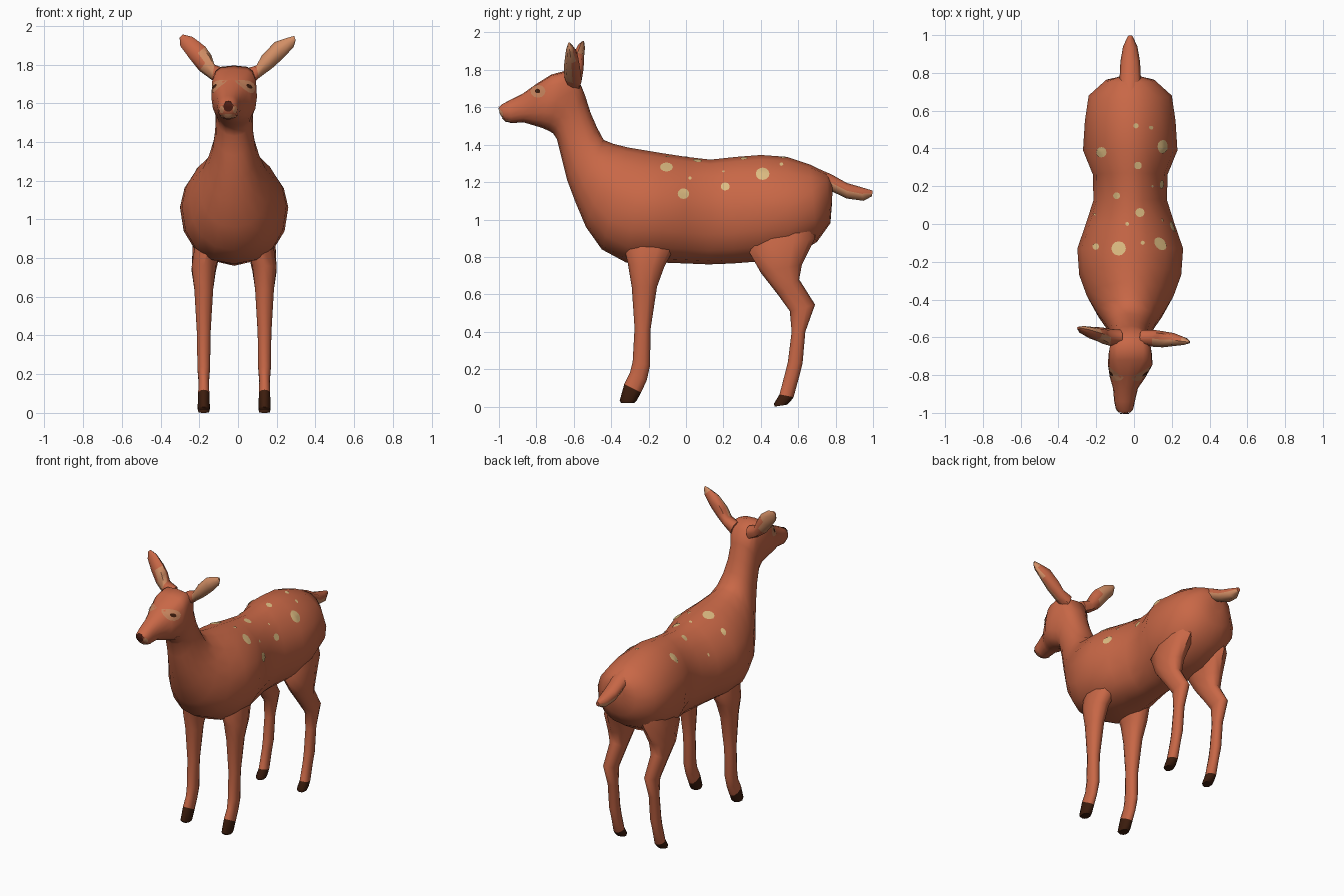
import bpy, bmesh, math
from mathutils import Vector
from mathutils.bvhtree import BVHTree

if "Cube" in bpy.data.objects:
    bpy.data.objects.remove(bpy.data.objects["Cube"])

CX = -0.02  # body centre line


def colour(name, rgb):
    m = bpy.data.materials.new(name)
    m.diffuse_color = (*rgb, 1)
    m.use_nodes = True
    m.node_tree.nodes["Principled BSDF"].inputs["Base Color"].default_value = m.diffuse_color
    return m


COAT = colour("russet coat", (0.58, 0.137, 0.062))
CREAM = colour("cream spots", (0.72, 0.50, 0.22))
PINK = colour("pale inner fur", (0.64, 0.27, 0.13))
RING = colour("eye ring fur", (0.57, 0.23, 0.11))
DARK = colour("dark brown", (0.046, 0.012, 0.004))
NOSE = colour("nose brown", (0.08, 0.014, 0.007))


def finish(name, bm, mats, angle=50):
    bmesh.ops.recalc_face_normals(bm, faces=bm.faces)
    me = bpy.data.meshes.new(name)
    bm.to_mesh(me)
    bm.free()
    for m in mats:
        me.materials.append(m)
    ob = bpy.data.objects.new(name, me)
    bpy.context.collection.objects.link(ob)
    bpy.ops.object.select_all(action='DESELECT')
    ob.select_set(True)
    bpy.context.view_layer.objects.active = ob
    bpy.ops.object.shade_smooth_by_angle(angle=math.radians(angle))
    return ob


def loft(name, rings, sides, mats, rule=None, top_power=lambda p: .9):
    """Skin rounded rings, each given by two opposite points and a half-width vector."""
    bm = bmesh.new()
    rows = []
    for a, b, side in rings:
        a, b, side = Vector(a), Vector(b), Vector(side)
        mid, up = (a + b) / 2, (a - b) / 2
        row = []
        for i in range(sides):
            t = 2 * math.pi * i / sides
            power = top_power(a) if math.cos(t) > .01 else .9
            c, s = (math.copysign(abs(v) ** power, v) for v in (math.cos(t), math.sin(t)))
            row.append(bm.verts.new(mid + up * c + side * s))
        rows.append(row)
    for r, q in zip(rows, rows[1:]):
        for i in range(sides):
            j = (i + 1) % sides
            bm.faces.new((r[i], r[j], q[j], q[i]))
    bm.faces.new(rows[0])
    bm.faces.new(rows[-1])
    bmesh.ops.recalc_face_normals(bm, faces=bm.faces)
    if rule:
        for f in bm.faces:
            f.material_index = rule(f.calc_center_median(), f.normal)
    return finish(name, bm, mats)


def side_rings(profile, x_at):
    """Profile rows: y, z of one edge, y, z of the other edge, half-width."""
    return [((x_at(y, z), y, z), (x_at(y, z), v, w), (h, 0, 0)) for y, z, v, w, h in profile]


# Body, neck and head in one skin
torso = [
    (.785, 1.20, .78, 1.08, .05), (.75, 1.25, .772, .98, .13),
    (.66, 1.295, .70, .88, .22), (.54, 1.335, .55, .79, .24),
    (.40, 1.345, .38, .775, .25), (.27, 1.335, .25, .765, .197),
    (.13, 1.32, .12, .76, .195), (0, 1.335, 0, .765, .235),
    (-.13, 1.355, -.13, .77, .28), (-.22, 1.37, -.32, .77, .27),
    (-.31, 1.385, -.45, .84, .23), (-.39, 1.405, -.535, .96, .18),
]
neck_head = [
    (-.44, 1.425, -.59, 1.09, .14), (-.475, 1.49, -.635, 1.21, .113),
    (-.51, 1.57, -.665, 1.33, .098), (-.54, 1.665, -.69, 1.43, .096),
    (-.575, 1.75, -.71, 1.46, .105), (-.645, 1.795, -.735, 1.475, .115),
    (-.72, 1.775, -.77, 1.49, .118), (-.80, 1.725, -.82, 1.505, .095),
    (-.87, 1.675, -.87, 1.52, .066), (-.94, 1.64, -.935, 1.515, .055),
    (-.985, 1.615, -.965, 1.525, .047), (-1.0, 1.60, -.99, 1.555, .03),
]


def body_power(p):
    """Flat crown on the head, sloping back on the torso."""
    return .55 if -.73 < p.y < -.57 else 1.12 if -.42 < p.y < .7 else .9


body = loft("body", side_rings(torso + neck_head,
            lambda y, z: CX - .03 * min(1, max(0, (-y - .72) / .18))), 16, [COAT],
            top_power=body_power)

# Legs: front edge, back edge, half-width
front_leg = [
    (-.34, 1.02, -.05, 1.00, .08), (-.335, .87, -.045, .88, .075),
    (-.31, .76, -.115, .75, .065), (-.29, .64, -.155, .64, .051),
    (-.275, .42, -.19, .41, .037), (-.285, .24, -.192, .22, .034),
    (-.30, .18, -.21, .14, .028), (-.33, .12, -.24, .075, .030),
    (-.355, .03, -.262, .035, .033), (-.345, .018, -.275, .02, .029),
]
hind_leg = [
    (.38, 1.00, .70, 1.04, .085), (.33, .84, .69, .90, .078),
    (.40, .715, .62, .76, .065), (.49, .60, .605, .68, .049),
    (.555, .51, .69, .545, .037), (.565, .40, .638, .40, .033),
    (.545, .24, .623, .23, .032), (.53, .18, .605, .16, .028),
    (.50, .065, .575, .05, .031), (.47, .015, .56, .03, .033), (.475, 0, .54, .01, .029),
]
for label, sgn in (("right", 1), ("left", -1)):
    for part, prof, hoof in (("front_leg", front_leg, .09), ("hind_leg", hind_leg, .055)):
        loft(f"{label}_{part}",
             side_rings(prof, lambda y, z: CX + sgn * (.157 - .06 * max(0, z - .78) / .2)),
             10, [COAT, DARK], lambda c, n: int(c.z < hoof))

# Tail with a pale underside
tail = [(.70, 1.275, .74, 1.15, .062), (.78, 1.24, .78, 1.15, .056),
        (.86, 1.195, .86, 1.112, .052), (.93, 1.175, .95, 1.10, .038),
        (.997, 1.155, .995, 1.125, .012)]
loft("tail", side_rings(tail, lambda y, z: CX), 8, [COAT, PINK],
     lambda c, n: int(n.z < -.2 and c.y > .75))

# Ears: upper edge x, z, lower edge x, z, depth y, half-thickness
right_ear = [(.03, 1.775, .06, 1.69, -.60, .04), (.095, 1.795, .108, 1.73, -.605, .045),
             (.124, 1.848, .178, 1.782, -.61, .043), (.19, 1.916, .236, 1.835, -.612, .034),
             (.245, 1.935, .287, 1.89, -.62, .02), (.29, 1.948, .298, 1.925, -.625, .006)]
left_ear = [(-.06, 1.775, -.08, 1.69, -.60, .04), (-.122, 1.80, -.135, 1.72, -.60, .045),
            (-.138, 1.848, -.20, 1.768, -.59, .043), (-.168, 1.892, -.248, 1.828, -.58, .034),
            (-.235, 1.943, -.298, 1.895, -.56, .02), (-.285, 1.955, -.302, 1.94, -.55, .006)]


def ear_rings(rows):
    return [((a, y, b), (c, y, d), (0, t, 0)) for a, b, c, d, y, t in rows]


loft("right_ear", ear_rings(right_ear), 8, [COAT, PINK],
     lambda c, n: int((n.y < -.1 and c.x > .11) or c.x > .25))
loft("left_ear", ear_rings(left_ear), 8, [COAT, PINK],
     lambda c, n: int((n.y < -.1 and -.19 < c.x < -.13) or (n.y > .1 and c.x < -.2)))

# Thin markings laid on the skin
depsgraph = bpy.context.evaluated_depsgraph_get()
depsgraph.update()
skin = BVHTree.FromObject(body, depsgraph)


def marking(bm, centre, ray, ru, rv, lift=.004, n=12):
    """Rounded patch dropped onto the body along a ray direction."""
    ray = Vector(ray)
    u = Vector((0, 1, 0)) if abs(ray.y) < .5 else Vector((1, 0, 0))
    v = ray.cross(u)
    start = Vector(centre) - ray * 3

    def drop(r, t):
        hit, nor, _, _ = skin.ray_cast(start + u * ru * r * math.cos(t) + v * rv * r * math.sin(t), ray)
        if hit is None:
            return None
        return bm.verts.new(hit + (nor if nor.dot(ray) < 0 else -nor) * lift)

    rows = [[drop(r, 2 * math.pi * i / n) for i in range(n)] for r in (.5, 1)]
    mid = drop(0, 0)
    for i in range(n):
        j = (i + 1) % n
        for f in ((mid, rows[0][i], rows[0][j]),
                  (rows[0][i], rows[1][i], rows[1][j], rows[0][j])):
            if None not in f:
                bm.faces.new(f)


# Coat spots, dropped from the side and from above
bm = bmesh.new()
for y, z, r in ((-.105, 1.278, .034), (-.015, 1.137, .031), (.21, 1.175, .024),
                (.41, 1.242, .036), (.02, 1.22, .009), (.20, 1.255, .006), (.51, 1.293, .01)):
    marking(bm, (0, y, z), (-1, 0, 0), r, r * (.7 if y < -.1 else .9))
for x, y, r in ((.01, .52, .014), (.02, .31, .02), (-.17, .38, .027), (-.09, .15, .018),
                (.03, .06, .024), (-.035, 0, .01), (-.2, -.12, .017), (-.08, -.13, .038),
                (.045, -.1, .011), (-.205, .05, .006)):
    marking(bm, (x, y, 0), (0, 0, -1), r, r)
finish("coat_spots", bm, [CREAM])

# Eyes on both sides of the head
for name, mat, r, lift in (("eye_rings", RING, .04, .003), ("eyes", DARK, .014, .006)):
    bm = bmesh.new()
    for s in (1, -1):
        marking(bm, (0, -.79, 1.685), (-s, 0, 0), r, r * .85, lift)
    finish(name, bm, [mat])

# Muzzle: pale lip and cheeks, dark nose
bm = bmesh.new()
marking(bm, (-.05, 0, 1.535), (0, 1, 0), .042, .011, .003)
for s in (1, -1):
    marking(bm, (-.05 + s * .033, 0, 1.568), (0, 1, 0), .011, .018, .003)
finish("pale_muzzle", bm, [PINK])
bm = bmesh.new()
marking(bm, (-.05, 0, 1.582), (0, 1, 0), .025, .024, .007)
finish("nose", bm, [NOSE])
